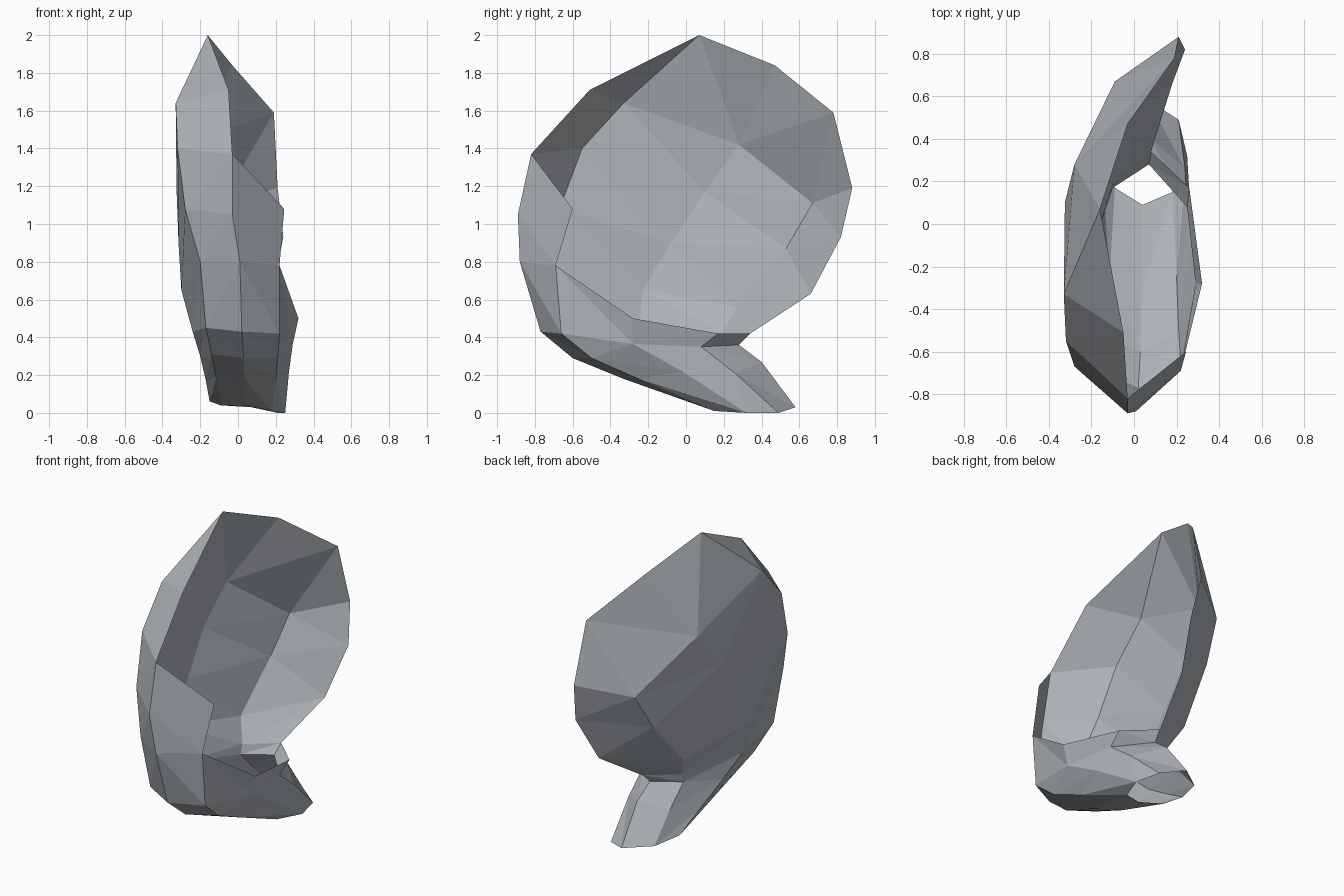
import bpy, bmesh

if "Cube" in bpy.data.objects:
    bpy.data.objects.remove(bpy.data.objects["Cube"])

# One flat grey for the whole shell
grey = bpy.data.materials.new("cool_grey")
grey.diffuse_color = (0.42, 0.45, 0.48, 1)
grey.use_nodes = True
grey.node_tree.nodes["Principled BSDF"].inputs["Base Color"].default_value = grey.diffuse_color

bm = bmesh.new()


def strip(a, b):
    """Skin two polylines of equal length with triangles; repeated points make fans."""
    for a0, a1, b0, b1 in zip(a, a[1:], b, b[1:]):
        for tri in ((a0, a1, b1), (a0, b1, b0)):
            if len(set(tri)) == 3:
                bm.faces.new([bm.verts.new(p) for p in tri])


# Front ridge, from the peak down the front and under the bottom
front = [(-.16, .07, 2.0), (-.05, -.51, 1.71), (-.03, -.82, 1.37), (-.03, -.89, 1.05),
         (.01, -.88, .8), (.02, -.77, .43), (.03, -.6, .29), (.035, -.33, .18), (.04, .09, .04)]
peak = front[0]

# Left edge of the front band
left = [peak, (-.33, -.33, 1.64), (-.32, -.55, 1.4), (-.28, -.67, 1.08),
        (-.2, -.74, .8), (-.17, -.68, .45), (-.14, -.52, .31), (-.115, -.25, .19), (-.09, .17, .04)]

# Right edge of the front band
right = [front[2], (.245, -.6, 1.08), (.22, -.69, .78), (.22, -.66, .42),
         (.21, -.5, .29), (.2, -.25, .18), (.18, .15, .01)]

# Dish centre line, running down the left side of the stem
mid = [(-.28, .28, 1.42), (-.325, .1, 1.17), (-.315, -.08, .9), (-.3, -.23, .65),
       (-.24, -.25, .43), (-.2, -.1, .3), (-.17, .1, .17), (-.15, .28, .06)]

# Back crease of the dish, then the back left corner of the stem
back = [mid[0], (-.09, .67, 1.11), (-.13, .53, .87), (-.17, .27, .56),
        (-.1, .19, .42), (-.1, .17, .36), (-.09, .3, .22), (-.09, .46, .04)]

# Outer rim of the dish
rim = [peak, (-.03, .47, 1.84), (.19, .78, 1.59), (.21, .88, 1.19),
       (.24, .82, .93), (.18, .66, .63), (.08, .34, .42)]

# Right side wall and stem corners
wall_peak, wall_end = (.32, -.28, .5), (.26, .17, .42)
low = [right[3], (.29, -.28, .365), (.27, -.02, .22), (.25, .32, 0)]
corner = [(.25, .08, .35), (.24, .26, .21), (.21, .49, 0)]
heel = [(.07, .28, .36), (.08, .40, .27), (.07, .58, .03)]

# Front band and underside
strip(front, left)
strip(front[2:], right)
strip(right[3:], low)

# Dish
strip([peak, left[1]], [mid[0], mid[0]])
strip(left[1:], mid)
strip(mid, back)
inner = [mid[0]] * 3 + [back[1], back[1], back[2], back[3], back[4]]
strip(rim[:6] + [rim[5], rim[6]], inner)

# Right wall
strip([right[2], wall_peak, wall_end, corner[0], corner[0], corner[1], corner[2]],
      [low[0], low[1], low[1], low[1], low[2], low[2], low[3]])

# Neck fold and open stem
strip([wall_end, rim[6], back[4]], [corner[0], heel[0], back[5]])
strip(corner, heel)
strip(heel, back[5:])

bmesh.ops.remove_doubles(bm, verts=bm.verts, dist=0.0005)
bmesh.ops.recalc_face_normals(bm, faces=bm.faces)

mesh = bpy.data.meshes.new("curled_shell")
bm.to_mesh(mesh)
bm.free()
mesh.materials.append(grey)
bpy.context.collection.objects.link(bpy.data.objects.new("curled_shell", mesh))
